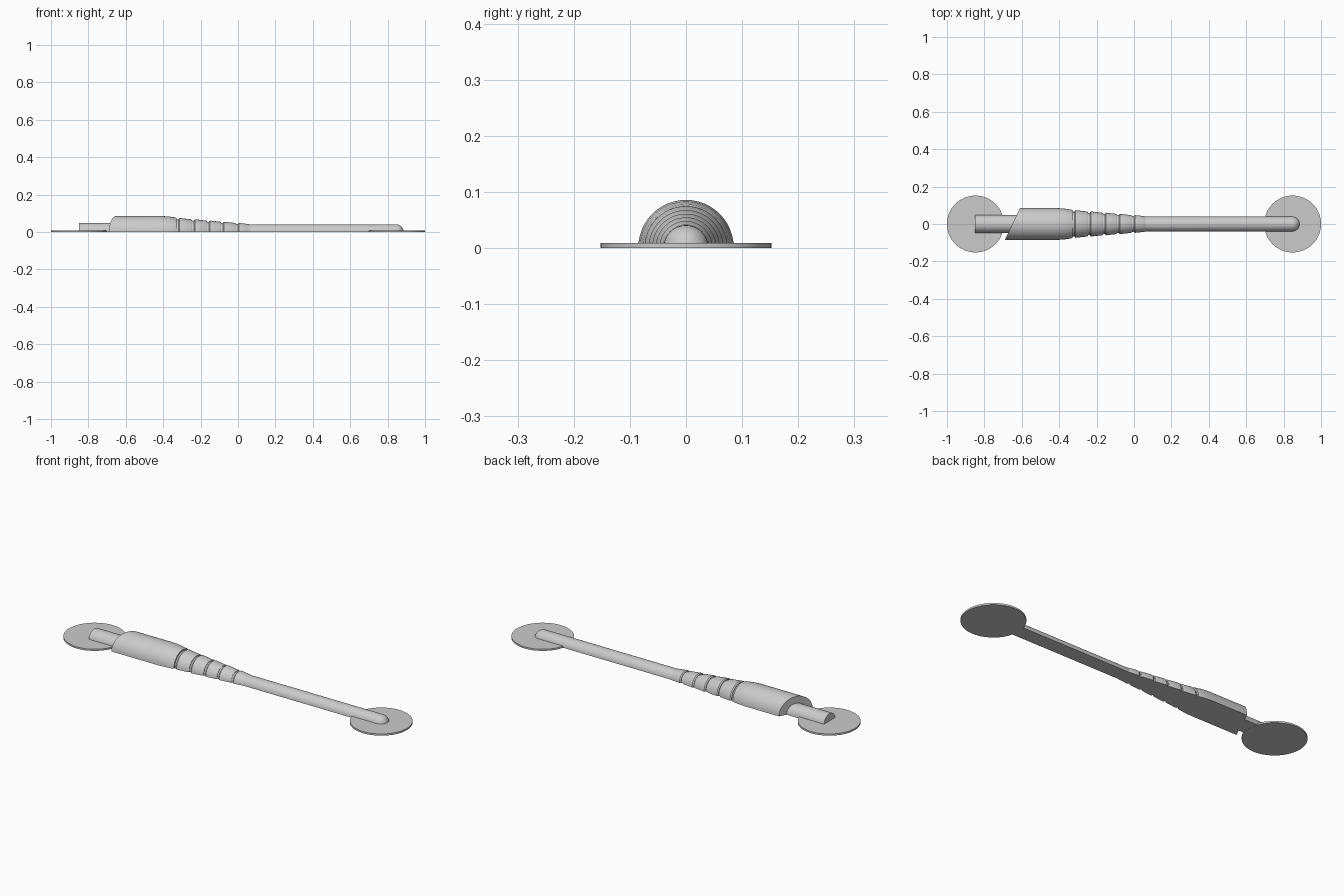
import bpy, bmesh, math
from mathutils import Vector

cube = bpy.data.objects.get("Cube")
if cube:
    bpy.data.objects.remove(cube)

grey = bpy.data.materials.new("light_grey")
grey.use_nodes = True
grey.diffuse_color = (0.6, 0.6, 0.6, 1)
grey.node_tree.nodes["Principled BSDF"].inputs["Base Color"].default_value = (0.6, 0.6, 0.6, 1)


def finish(bm, name):
    bmesh.ops.recalc_face_normals(bm, faces=bm.faces)
    mesh = bpy.data.meshes.new(name)
    bm.to_mesh(mesh)
    bm.free()
    mesh.materials.append(grey)
    obj = bpy.data.objects.new(name, mesh)
    bpy.context.collection.objects.link(obj)
    bpy.ops.object.select_all(action="DESELECT")
    bpy.context.view_layer.objects.active = obj
    obj.select_set(True)
    bpy.ops.object.shade_smooth_by_angle(angle=math.radians(35))
    return obj


def half_round(name, profile, slant=0.0, base=0.001, steps=24):
    """Half-lathe of (x, radius) stations along x; slant skews the first ring."""
    bm = bmesh.new()
    rings = []
    for i, (x, r) in enumerate(profile):
        ring = []
        for k in range(steps + 1):
            a = math.pi * k / steps
            y = r * math.cos(a)
            skew = slant * y if i == 0 else 0
            ring.append(bm.verts.new((x + skew, y, base + r * math.sin(a))))
        rings.append(ring)
    for a, b in zip(rings, rings[1:]):
        for k in range(steps):
            bm.faces.new((a[k], a[k + 1], b[k + 1], b[k]))
        bm.faces.new((a[0], b[0], b[-1], a[-1]))
    bm.faces.new(rings[0])
    bm.faces.new(rings[-1])
    return finish(bm, name)


# Round mounting pads at both ends
for side, name in ((-1, "right_pad"), (1, "left_pad")):
    bm = bmesh.new()
    bmesh.ops.create_cone(bm, cap_ends=True, segments=64, radius1=0.152,
                          radius2=0.152, depth=0.009)
    bmesh.ops.translate(bm, verts=bm.verts, vec=Vector((side * 0.848, 0, 0.0045)))
    finish(bm, name)

# Short cable stub leaving the sleeve
half_round("cable_stub", [(-0.85, 0.048), (-0.6, 0.048)])

# Long thin cable with a rounded tip that turns down into the pad
tip = [(0.846 + 0.04 * math.sin(t), max(0.04 * math.cos(t), 0.001))
       for t in (math.pi / 2 * i / 8 for i in range(9))]
half_round("cable", [(0.05, 0.04)] + tip)

# Sleeve with a slanted mouth
half_round("sleeve", [(-0.65, 0.085), (-0.59, 0.085), (-0.41, 0.085), (-0.37, 0.082),
                      (-0.335, 0.077), (-0.328, 0.074)], slant=0.47)

# Tapered strain relief: collars separated by narrow grooves
grooves = [-0.323, -0.24, -0.16, -0.085, -0.005, 0.07]
radius = lambda x: 0.047 - 0.083 * x
for i, (a, b) in enumerate(zip(grooves, grooves[1:])):
    half_round(f"relief_collar_{i + 1}", [
        (a + 0.005, radius(a) - 0.004), (a + 0.011, radius(a)),
        (b - 0.011, radius(b)), (b - 0.005, radius(b) - 0.004)])
half_round("relief_core", [(-0.34, 0.067), (0.068, 0.036)])
